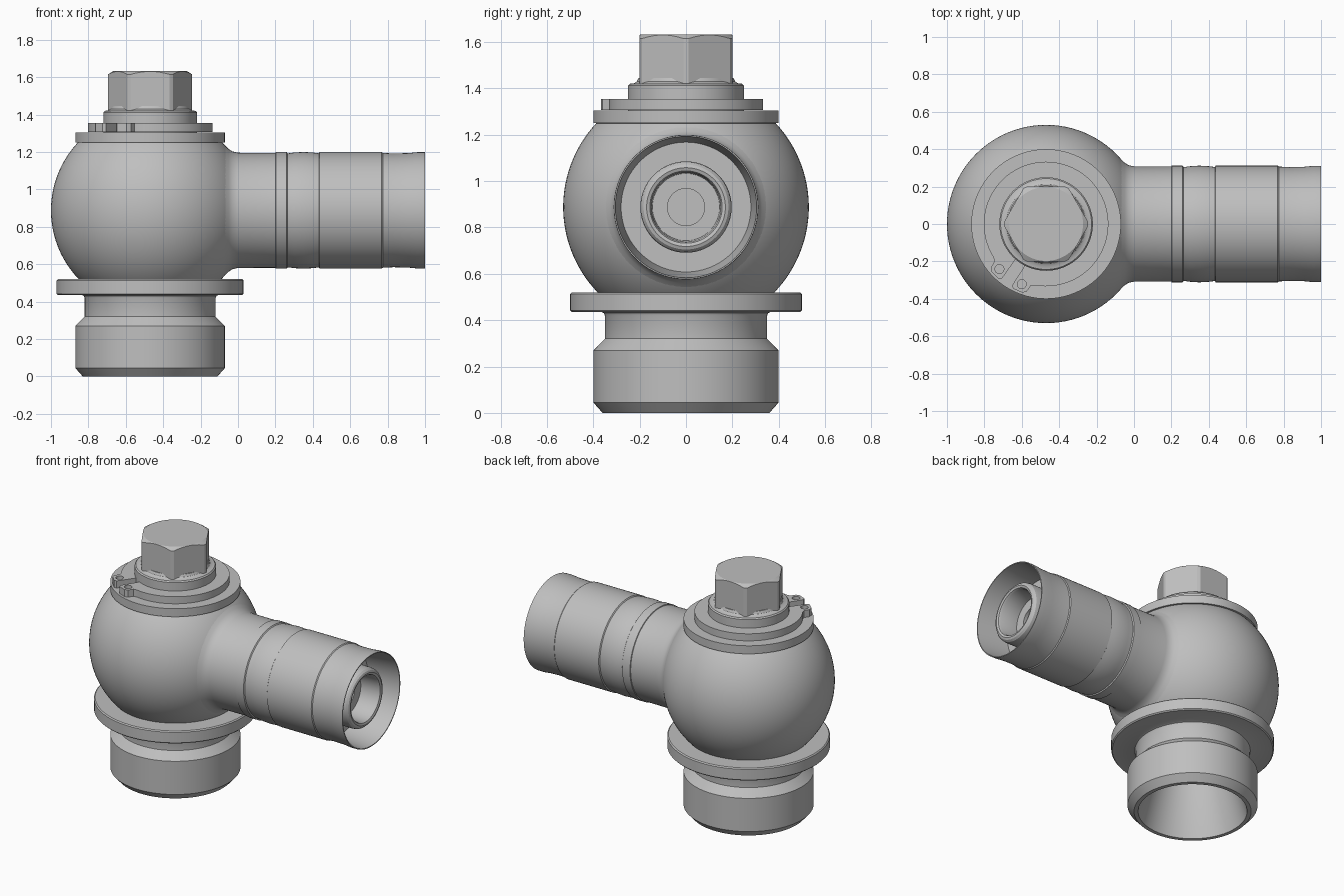
import bpy, bmesh, math
from mathutils import Matrix, Vector

cube = bpy.data.objects.get("Cube")
if cube:
    bpy.data.objects.remove(cube, do_unlink=True)

AXIS_X = -0.47      # vertical axis of the body
CENTRE_Z = 0.888    # height of the ball centre and side pipe
BALL_R = 0.53
SEGMENTS = 96

steel = bpy.data.materials.new("grey_steel")
steel.use_nodes = True
GREY = (0.52, 0.52, 0.52, 1)
steel.diffuse_color = GREY
steel.node_tree.nodes["Principled BSDF"].inputs["Base Color"].default_value = GREY


def finish(name, bm, angle=28):
    """Turn a bmesh into a shaded object with sharp corners kept."""
    bmesh.ops.remove_doubles(bm, verts=bm.verts, dist=1e-5)
    bmesh.ops.recalc_face_normals(bm, faces=bm.faces)
    mesh = bpy.data.meshes.new(name)
    bm.to_mesh(mesh)
    bm.free()
    mesh.materials.append(steel)
    mesh.shade_smooth()
    mesh.set_sharp_from_angle(angle=math.radians(angle))
    obj = bpy.data.objects.new(name, mesh)
    bpy.context.collection.objects.link(obj)
    return obj


def lathe(name, profile, along_x=False):
    """Spin (radius, position) points about the body axis or the pipe axis."""
    bm = bmesh.new()
    verts = [bm.verts.new((r, 0, p)) for r, p in profile]
    edges = [bm.edges.new(pair) for pair in zip(verts, verts[1:])]
    bmesh.ops.spin(bm, geom=verts + edges, cent=(0, 0, 0), axis=(0, 0, 1),
                   angle=math.tau, steps=SEGMENTS, use_duplicate=False)
    if along_x:
        place = Matrix.Translation((0, 0, CENTRE_Z)) @ Matrix.Rotation(math.pi / 2, 4, "Y")
    else:
        place = Matrix.Translation((AXIS_X, 0, 0))
    bm.transform(place)
    return finish(name, bm)


def prism(name, outline, low, high):
    """Extrude a flat outline around the body axis."""
    bm = bmesh.new()
    face = bm.faces.new([bm.verts.new((x + AXIS_X, y, low)) for x, y in outline])
    top = bmesh.ops.extrude_face_region(bm, geom=[face])["geom"]
    moved = [v for v in top if isinstance(v, bmesh.types.BMVert)]
    bmesh.ops.translate(bm, verts=moved, vec=(0, 0, high - low))
    return finish(name, bm)


def combine(obj, cutter, operation):
    """Apply a boolean and drop the cutter."""
    mod = obj.modifiers.new("shape", "BOOLEAN")
    mod.object, mod.operation, mod.solver = cutter, operation, "EXACT"
    graph = bpy.context.evaluated_depsgraph_get()
    mesh = bpy.data.meshes.new_from_object(obj.evaluated_get(graph))
    obj.modifiers.clear()
    obj.data = mesh
    bpy.data.objects.remove(cutter, do_unlink=True)
    mesh.shade_smooth()
    mesh.set_sharp_from_angle(angle=math.radians(20))


def polar(radius, degrees):
    a = math.radians(degrees)
    return radius * math.cos(a), radius * math.sin(a)


# Ball body, closed by flat ends inside the washers
low_a, high_a, steps = -47, 43, 40
ball = [(0, CENTRE_Z + BALL_R * math.sin(math.radians(low_a)))]
for i in range(steps + 1):
    c, s = polar(BALL_R, low_a + (high_a - low_a) * i / steps)
    ball.append((c, CENTRE_Z + s))
ball.append((0, ball[-1][1]))
lathe("ball_body", ball)

# Threaded stub with flange and tapered bore
lathe("lower_stub", [
    (0, 0.48), (0.23, 0.48), (0.23, 0.38), (0.335, 0), (0.36, 0),
    (0.4, 0.045), (0.4, 0.27), (0.35, 0.32), (0.35, 0.42),
    (0.355, 0.431), (0.365, 0.435), (0.493, 0.435), (0.5, 0.442),
    (0.5, 0.513), (0.493, 0.52), (0, 0.52)])

# Top washer and bolt collar
lathe("top_washer", [(0, 1.24), (0.4, 1.25), (0.4, 1.305), (0, 1.305)])
lathe("bolt_collar", [(0, 1.3), (0.25, 1.3), (0.25, 1.412), (0.243, 1.42),
                      (0.225, 1.422), (0.212, 1.43), (0.205, 1.445), (0, 1.445)])

# Hexagonal head with its corners turned down
hexagon = prism("hex_head", [polar(0.231, 60 * i) for i in range(6)], 1.41, 1.632)
turned = lathe("head_blank", [(0, 1.35), (0.225, 1.35), (0.225, 1.615),
                              (0.196, 1.633), (0, 1.633)])
combine(hexagon, turned, "INTERSECT")

# Retaining ring with two drilled lugs
GAP = 236
ring = [polar(0.245, GAP + 7 + 346 * i / 72) for i in range(73)]
ring += [polar(r, GAP - a) for r, a in ((0.375, 5), (0.388, 7), (0.388, 15), (0.375, 18), (0.34, 20))]
ring += [polar(0.333, GAP - 24 - 312 * i / 72) for i in range(73)]
ring += [polar(r, GAP + a) for r, a in ((0.34, 20), (0.375, 18), (0.388, 15), (0.388, 7), (0.375, 5))]
retaining_ring = prism("retaining_ring", ring, 1.307, 1.355)
for side in (-1, 1):
    cx, cy = polar(0.347, GAP + 12 * side)
    hole = [Vector((cx, cy)) + Vector(polar(0.024, 15 * i)) for i in range(24)]
    combine(retaining_ring, prism("lug_hole", hole, 1.29, 1.37), "DIFFERENCE")

# Side pipe: blended root, banded sleeve and open flared mouth
lathe("side_pipe", [
    (0, -0.2), (0.375, -0.1), (0.347, -0.07), (0.328, -0.05), (0.315, -0.03),
    (0.308, 0), (0.307, 0.2), (0.312, 0.202), (0.312, 0.26), (0.305, 0.265),
    (0.305, 0.272), (0.309, 0.3), (0.312, 0.35), (0.309, 0.4), (0.305, 0.432),
    (0.312, 0.437), (0.312, 0.768), (0.307, 0.774), (0.304, 0.83),
    (0.306, 0.91), (0.311, 0.96), (0.311, 1.0), (0.305, 1.0),
    (0.28, 0.78), (0, 0.78)], along_x=True)

# Inner nozzle with rounded lip and stepped bore
lathe("inner_nozzle", [
    (0, 0.77), (0.197, 0.77), (0.197, 0.925), (0.193, 0.945), (0.183, 0.957),
    (0.17, 0.962), (0.156, 0.957), (0.15, 0.945), (0.145, 0.82),
    (0.08, 0.82), (0.08, 0.79), (0, 0.79)], along_x=True)
